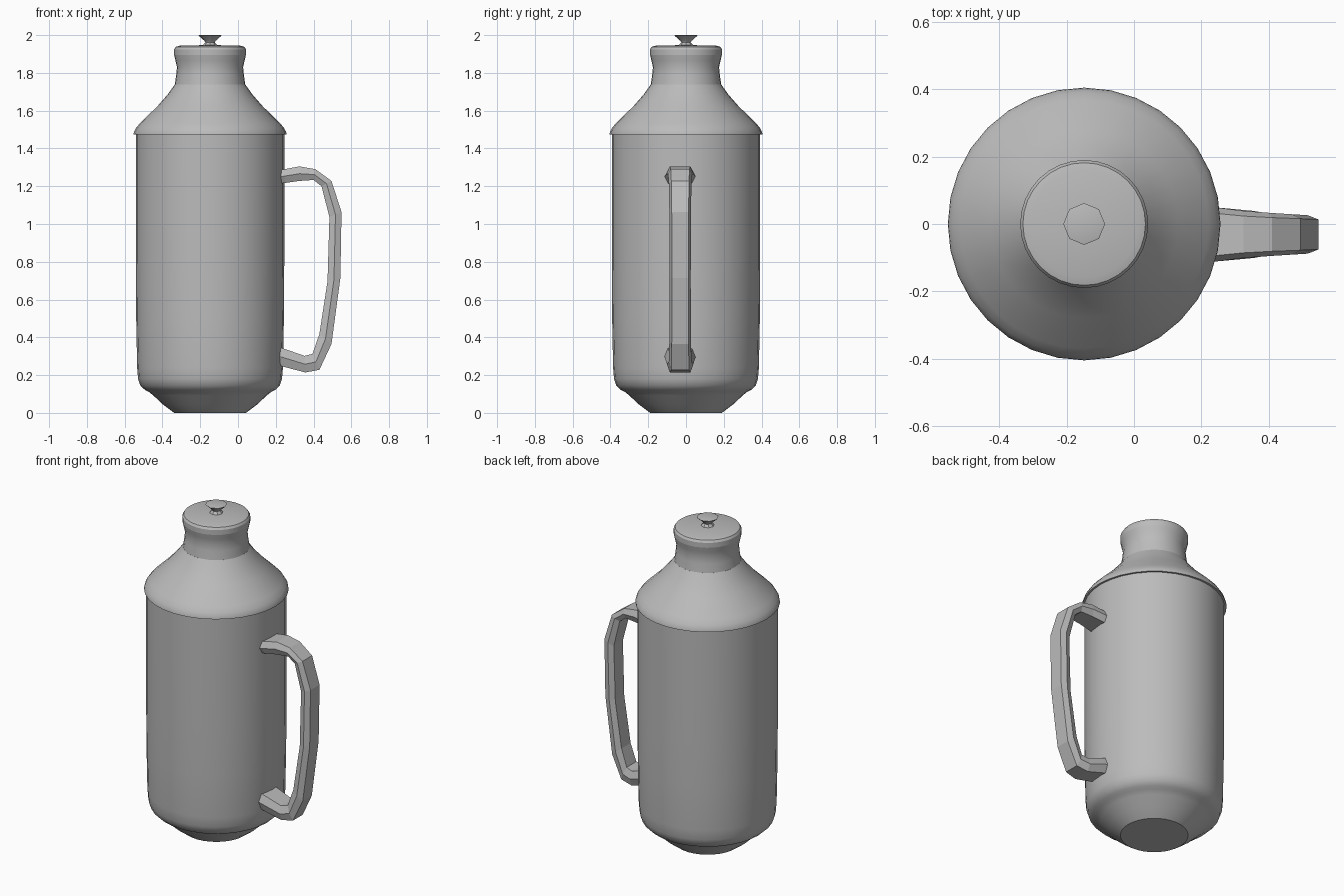
import bpy, bmesh, math
from mathutils import Vector

cube = bpy.data.objects.get("Cube")
if cube:
    bpy.data.objects.remove(cube, do_unlink=True)

AXIS_X = -0.148

grey = bpy.data.materials.new("grey")
grey.use_nodes = True
grey.diffuse_color = (0.5, 0.5, 0.5, 1)
grey.node_tree.nodes["Principled BSDF"].inputs["Base Color"].default_value = (0.5, 0.5, 0.5, 1)


def finish(name, bm, angle=None):
    bmesh.ops.recalc_face_normals(bm, faces=bm.faces)
    mesh = bpy.data.meshes.new(name)
    bm.to_mesh(mesh)
    bm.free()
    mesh.materials.append(grey)
    obj = bpy.data.objects.new(name, mesh)
    bpy.context.collection.objects.link(obj)
    if angle:
        bpy.ops.object.select_all(action='DESELECT')
        obj.select_set(True)
        bpy.context.view_layer.objects.active = obj
        bpy.ops.object.shade_smooth_by_angle(angle=math.radians(angle))
    return obj


def skin(bm, rings):
    """Join successive rings with quads and cap both ends."""
    rings = [[bm.verts.new(p) for p in ring] for ring in rings]
    n = len(rings[0])
    for a, b in zip(rings, rings[1:]):
        for i in range(n):
            j = (i + 1) % n
            bm.faces.new((a[i], a[j], b[j], b[i]))
    bm.faces.new(rings[0])
    bm.faces.new(rings[-1])


def lathe(name, profile, sides=32, angle=30):
    """Turn (radius, height) points about the flask's axis."""
    bm = bmesh.new()
    turns = [math.tau * i / sides for i in range(sides)]
    skin(bm, [[(AXIS_X + r * math.cos(t), r * math.sin(t), z) for t in turns]
              for r, z in profile])
    return finish(name, bm, angle)


# Body with rounded, tapering foot
lathe("body", [(0.19, 0), (0.25, 0.045), (0.30, 0.092), (0.325, 0.112),
               (0.345, 0.122), (0.369, 0.145), (0.381, 0.18), (0.386, 0.24),
               (0.391, 0.5), (0.393, 0.8), (0.393, 1.48)])

# Sloping shoulder with overhanging rim
lathe("shoulder", [(0.385, 1.474), (0.405, 1.474), (0.403, 1.487), (0.392, 1.508),
                   (0.37, 1.535), (0.28, 1.622), (0.225, 1.685), (0.187, 1.738)])

# Waisted neck
lathe("neck", [(0.187, 1.735), (0.179, 1.79), (0.175, 1.83), (0.183, 1.865),
               (0.19, 1.895)])

# Lid
lathe("lid", [(0.19, 1.895), (0.19, 1.925), (0.182, 1.938), (0.16, 1.944),
              (0.03, 1.947)])

# Lid knob
lathe("knob", [(0.04, 1.944), (0.025, 1.962), (0.03, 1.97), (0.062, 1.998),
               (0.055, 2.0)], sides=8, angle=35)

# Handle: outer x, outer z, inner x, inner z, half width
stations = [(0.19, 1.28, 0.19, 1.21, 0.085), (0.246, 1.29, 0.246, 1.217, 0.08),
            (0.325, 1.305, 0.325, 1.228, 0.07), (0.41, 1.29, 0.40, 1.233, 0.064),
            (0.495, 1.228, 0.442, 1.20, 0.06), (0.548, 1.063, 0.484, 1.037, 0.057),
            (0.542, 0.714, 0.474, 0.698, 0.056), (0.495, 0.365, 0.431, 0.418, 0.057),
            (0.431, 0.228, 0.394, 0.312, 0.06), (0.357, 0.214, 0.352, 0.302, 0.07),
            (0.246, 0.243, 0.246, 0.339, 0.08), (0.19, 0.26, 0.19, 0.356, 0.085)]
rings = []
for ox, oz, ix, iz, w in stations:
    outer, inner = Vector((ox, -0.031, oz)), Vector((ix, -0.031, iz))
    mid, side = (outer + inner) / 2, Vector((0, w, 0))
    rings.append([outer - side * 0.78, outer + side * 0.78, mid + side,
                  inner + side * 0.78, inner - side * 0.78, mid - side])
bm = bmesh.new()
skin(bm, rings)
finish("handle", bm)
